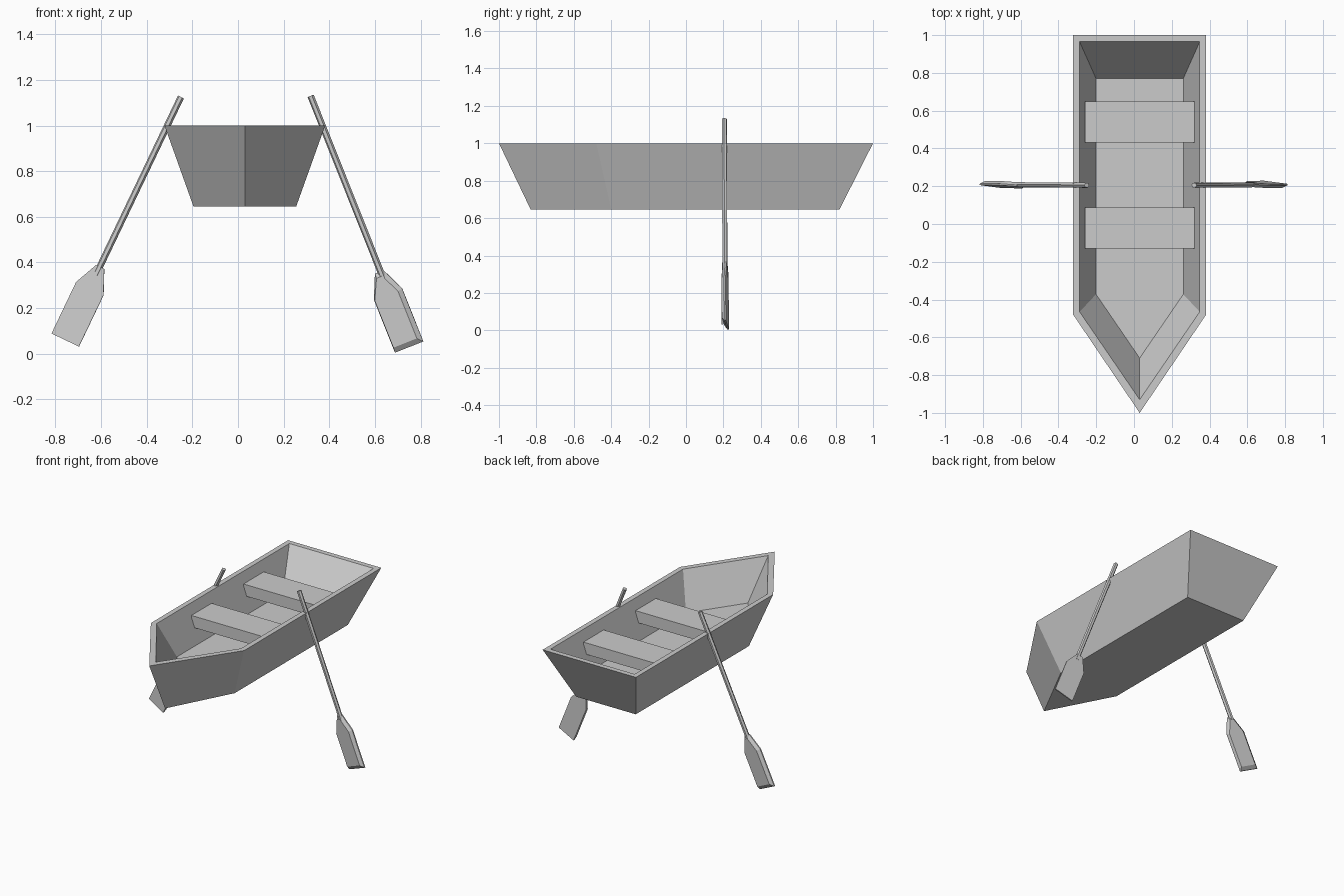
import bpy, bmesh, math
from mathutils import Vector, Matrix

if "Cube" in bpy.data.objects:
    bpy.data.objects.remove(bpy.data.objects["Cube"])

CX = 0.03  # hull centre line


def make_object(name, bm):
    bmesh.ops.recalc_face_normals(bm, faces=bm.faces)
    mesh = bpy.data.meshes.new(name)
    bm.to_mesh(mesh)
    bm.free()
    obj = bpy.data.objects.new(name, mesh)
    bpy.context.collection.objects.link(obj)
    return obj


def loft(bm, rings):
    """Skin a list of equal-length point rings and cap both ends."""
    loops = [[bm.verts.new(p) for p in ring] for ring in rings]
    n = len(loops[0])
    for a, b in zip(loops, loops[1:]):
        for i in range(n):
            j = (i + 1) % n
            bm.faces.new((a[i], a[j], b[j], b[i]))
    bm.faces.new(loops[0])
    bm.faces.new(loops[-1])


def hull_ring(half, stern, shoulder, bow, z):
    return [(CX - half, stern, z), (CX - half, shoulder, z), (CX, bow, z),
            (CX + half, shoulder, z), (CX + half, stern, z)]


# Hull: outer bottom, outer rim, inner rim, inner floor
bm = bmesh.new()
loft(bm, [hull_ring(0.225, 0.82, -0.40, -0.83, 0.645),
          hull_ring(0.352, 1.0, -0.48, -1.0, 1.0),
          hull_ring(0.318, 0.965, -0.465, -0.93, 1.0),
          hull_ring(0.231, 0.77, -0.372, -0.71, 0.76)])
make_object("hull", bm)

# Two bench seats
for name, y in (("front_seat", -0.022), ("rear_seat", 0.54)):
    bm = bmesh.new()
    bmesh.ops.create_cube(bm, size=1, matrix=Matrix.Translation((CX, y, 0.896))
                          @ Matrix.Diagonal((0.58, 0.218, 0.078, 1)))
    make_object(name, bm)


def oar(side, handle, neck, shift):
    """Shaft plus bevelled blade; the right and left oars are turned half round."""
    top = Vector((handle[0], 0.205, handle[1]))
    low = Vector((neck[0], 0.208, neck[1]))
    u = (low - top).normalized()
    w0 = Vector((0, -side, 0))
    v0 = u.cross(w0).normalized()
    if v0.x * side < 0:
        v0.negate()
    t = math.radians(7)
    v = v0 * math.cos(t) + w0 * math.sin(t)
    w = w0 * math.cos(t) - v0 * math.sin(t)
    label = "right" if side > 0 else "left"

    # Shaft
    bm = bmesh.new()
    rings = []
    for p in (top, low + u * 0.03):
        rings.append([p + (v * math.cos(a) + w * math.sin(a)) * 0.0145
                      for a in (i * math.tau / 6 for i in range(6))])
    loft(bm, rings)
    make_object(label + "_oar_shaft", bm)

    # Blade: broad face on one side, smaller bevelled face on the other
    broad = [(-0.01, -0.02), (-0.01, 0.02), (0.095, 0.067),
             (0.345, 0.067), (0.345, -0.067), (0.095, -0.067)]
    small = [(0.012, -0.019), (0.012, 0.008), (0.10, 0.048),
             (0.322, 0.048), (0.322, -0.063), (0.10, -0.063)]
    centre = low + v * shift
    bm = bmesh.new()
    loft(bm, [[centre + u * a + v * b + w * h for a, b in prof]
              for prof, h in ((broad, -0.011), (broad, -0.003), (small, 0.013))])
    make_object(label + "_oar_blade", bm)


oar(1, (0.318, 1.13), (0.628, 0.352), -0.007)
oar(-1, (-0.25, 1.125), (-0.61, 0.372), -0.003)
